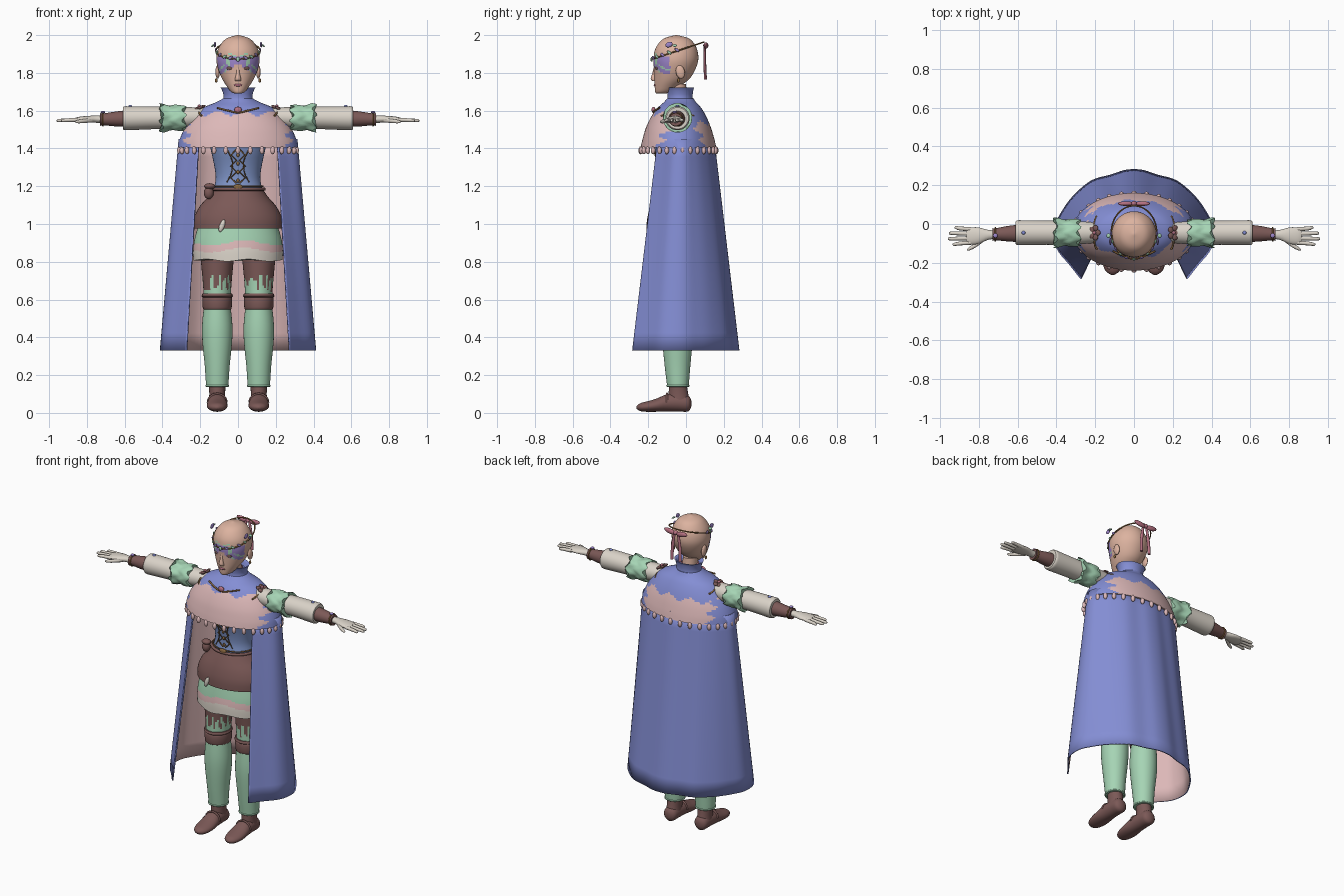
import bpy, bmesh, math
from math import sin, cos, pi
from mathutils import Vector

cube = bpy.data.objects.get("Cube")
if cube:
    bpy.data.objects.remove(cube, do_unlink=True)

PALETTE = dict(blue=(.23, .27, .66), bodice_blue=(.22, .31, .60), pink=(.72, .48, .48),
               brown=(.20, .10, .095), green=(.38, .66, .46), cream=(.70, .65, .58),
               skin=(.72, .45, .35), gold=(.26, .14, .05), purple=(.34, .24, .60),
               rose=(.48, .17, .23))
MATS = {}
for key, rgb in PALETTE.items():
    m = bpy.data.materials.new(key.replace("_", " "))
    m.use_nodes = True
    m.diffuse_color = (*rgb, 1)
    m.node_tree.nodes["Principled BSDF"].inputs["Base Color"].default_value = (*rgb, 1)
    MATS[key] = m


def finish(name, bm, mats, rule=None):
    """Turn a bmesh into a smooth object; rule picks a material name per face centre."""
    mats = mats.split()
    me = bpy.data.meshes.new(name)
    if rule:
        for f in bm.faces:
            f.material_index = mats.index(rule(f.calc_center_median()))
    bm.to_mesh(me)
    bm.free()
    for k in mats:
        me.materials.append(MATS[k])
    ob = bpy.data.objects.new(name, me)
    bpy.context.collection.objects.link(ob)
    bpy.ops.object.select_all(action="DESELECT")
    ob.select_set(True)
    bpy.context.view_layer.objects.active = ob
    bpy.ops.object.shade_smooth_by_angle(angle=math.radians(45))
    return ob


def smooth_path(pts, k):
    """Catmull-Rom interpolation of equal-length tuples."""
    out = []
    for i in range(len(pts) - 1):
        a, b, c, d = (Vector(pts[max(0, min(len(pts) - 1, i + j))]) for j in (-1, 0, 1, 2))
        for s in range(k):
            t = s / k
            out.append(b + (c - a) * (t / 2) + (a * 2 - b * 5 + c * 4 - d) * (t * t / 2)
                       + (b * 3 - a - c * 3 + d) * (t ** 3 / 2))
    return out + [Vector(pts[-1])]


def loft(name, rings, mats, axis="z", n=32, k=3, rule=None, warp=None):
    """Closed tube; each ring is (position on axis, centre a, centre b, radius a, radius b)."""
    bm = bmesh.new()
    rows = []
    for t, a, b, ra, rb in smooth_path([Vector(r) for r in rings], k):
        row = []
        for i in range(n):
            u, v = a + ra * cos(2 * pi * i / n), b + rb * sin(2 * pi * i / n)
            p = Vector({"z": (u, v, t), "x": (t, u, v), "y": (u, t, v)}[axis])
            row.append(bm.verts.new(warp(p) if warp else p))
        rows.append(row)
    for r, q in zip(rows, rows[1:]):
        for i in range(n):
            bm.faces.new((r[i], r[(i + 1) % n], q[(i + 1) % n], q[i]))
    bm.faces.new(rows[0])
    bm.faces.new(rows[-1])
    bmesh.ops.recalc_face_normals(bm, faces=bm.faces)
    return finish(name, bm, mats, rule)


def ball(name, loc, size, mat, rot=(0, 0, 0), seg=12):
    bm = bmesh.new()
    bmesh.ops.create_uvsphere(bm, u_segments=seg, v_segments=seg // 2 + 2, radius=1)
    ob = finish(name, bm, mat)
    ob.location, ob.scale, ob.rotation_euler = loc, size, rot
    return ob


def tube(name, pts, r, mat, closed=False):
    cu = bpy.data.curves.new(name, "CURVE")
    cu.dimensions, cu.bevel_depth, cu.bevel_resolution = "3D", r, 2
    sp = cu.splines.new("POLY")
    sp.points.add(len(pts) - 1)
    for p, co in zip(sp.points, pts):
        p.co = (*co, 1)
    sp.use_cyclic_u = closed
    cu.materials.append(MATS[mat])
    ob = bpy.data.objects.new(name, cu)
    bpy.context.collection.objects.link(ob)


def hoop(name, c, rx, ry, r, mat, tilt=0):
    """Horizontal ring, tilted upward toward the back."""
    tube(name, [(c[0] + rx * cos(i * pi / 20), c[1] + ry * sin(i * pi / 20),
                 c[2] + tilt * sin(i * pi / 20)) for i in range(40)], r, mat, True)


# Head with a painted eye mask
def face_paint(p):
    x = abs(p.x)
    if p.y > -.085 or not 1.785 < p.z < 1.9:
        return "skin"
    if 1.845 < p.z < 1.885:
        return "green" if abs(x - .055) < .008 else "purple"
    if p.z >= 1.885:
        return "green" if abs(x - (p.z - 1.885) * 3) < .012 else "skin"
    if x > .022 and p.z > 1.83 - .5 * (x - .02):
        return "green" if sin(x * 190 + p.z * 150) > .6 else "purple"
    return "skin"


HEAD = [(1.69, .015, -.155, -.115), (1.70, .037, -.163, -.07), (1.73, .06, -.166, -.03),
        (1.77, .085, -.168, .02), (1.82, .105, -.17, .05), (1.87, .115, -.172, .065),
        (1.92, .108, -.165, .06), (1.96, .085, -.142, .04), (1.985, .055, -.11, .01),
        (2.0, .004, -.056, -.048)]
loft("head", [(z, 0, (f + b) / 2, rx, (b - f) / 2) for z, rx, f, b in HEAD],
     "skin purple green", n=64, k=6, rule=face_paint)
loft("nose", [(1.757, 0, -.165, .016, .012), (1.768, 0, -.17, .016, .017),
              (1.80, 0, -.168, .009, .01), (1.835, 0, -.165, .006, .004)], "skin", n=12)
ball("lips", (0, -.164, 1.735), (.022, .007, .007), "rose")
loft("neck", [(1.58, 0, -.035, .06, .055), (1.64, 0, -.035, .045, .045),
              (1.74, 0, -.05, .045, .05)], "skin")
for s in (-1, 1):
    ball("eye", (s * .045, -.156, 1.825), (.018, .008, .009), "brown", (0, 0, s * .4))
    ball("ear", (s * .108, -.03, 1.805), (.012, .024, .036), "skin", (.2, 0, 0))
    ball("earring", (s * .115, -.04, 1.76), (.007, .007, .012), "gold")
    # Leaf and petal sprigs on the circlet
    for i in range(5):
        a = .35 + i * .3
        x, y = .118 * sin(a), -.045 - .138 * cos(a)
        ball("circlet_leaf", (s * x, y, 1.922 - .045 * cos(a)), (.014, .005, .007),
             "green" if i % 2 else "purple", (0, s * .6, s * a))
    ball("side_petal", (s * .122, -.09, 1.95), (.006, .02, .014), "purple", (.4, 0, 0))
    ball("side_leaf", (s * .132, -.06, 1.945), (.012, .012, .005), "green", (0, s * .5, 0))
    # Ribbon bow and tails at the back
    ball("bow_loop", (s * .042, .105, 1.945), (.042, .012, .016), "rose", (0, s * -.15, 0))
    loft("ribbon_tail", [(1.765, s * .03, .103, .01, .008), (1.85, s * .026, .1, .011, .007),
                         (1.945, s * .012, .1, .008, .006)], "rose", n=8)
hoop("circlet", (0, -.043, 1.918), .117, .137, .004, "gold", .045)
ball("bow_knot", (0, .105, 1.945), (.014, .014, .014), "rose")
ball("forehead_gem", (0, -.182, 1.872), (.01, .006, .013), "green")

# Bodice, belt and lacing
loft("bodice", [(1.13, 0, -.04, .15, .115), (1.2, 0, -.04, .125, .1), (1.25, 0, -.04, .118, .095),
                (1.32, 0, -.04, .128, .105), (1.42, 0, -.045, .15, .125), (1.52, 0, -.04, .17, .11),
                (1.6, 0, -.035, .13, .08)], "bodice_blue", n=40)


def on_bodice(x, z):
    return (x, -.142 - max(0, z - 1.25) * .16, z)


for s in (-1, 1):
    tube("lacing", [on_bodice(s * (.038 if i % 2 else .008), 1.215 + i * .03) for i in range(7)],
         .004, "gold")
    tube("bodice_trim", smooth_path([on_bodice(s * .055, 1.39), on_bodice(s * .03, 1.33),
         on_bodice(s * .035, 1.27), on_bodice(s * .06, 1.22)], 4), .003, "gold")
for i in range(4):
    ball("lacing_stud", on_bodice(0, 1.23 + i * .045), (.008, .006, .011), "gold")
hoop("belt", (0, -.04, 1.185), .138, .115, .009, "brown")
hoop("belt_chain", (0, -.04, 1.2), .132, .11, .004, "gold")
ball("buckle", (0, -.155, 1.195), (.025, .009, .016), "gold")
ball("belt_pouch", (-.155, -.105, 1.165), (.026, .024, .034), "brown")
ball("pouch_flap", (-.15, -.11, 1.2), (.03, .025, .016), "brown")
ball("feather_charm", (-.085, -.2, .99), (.014, .01, .035), "cream", (0, .35, 0))

# Skirts
loft("overskirt", [(.975, 0, -.04, .236, .168), (1.03, 0, -.04, .233, .165),
                   (1.09, 0, -.04, .205, .15), (1.14, 0, -.04, .162, .13),
                   (1.175, 0, -.04, .137, .113)], "brown", n=48)


def hem_wave(p):
    k = max(0, (.9 - p.z) / .09)
    return p + Vector((0, 0, .006 * k * sin(p.x * 28)))


def skirt_colour(p):
    w = .012 * sin(p.x * 18 + 1)
    return "cream" if p.z < .862 + w else "pink" if p.z < .90 + w else "green"


loft("layered_skirt", [(.808, 0, -.04, .236, .172), (.86, 0, -.04, .237, .17),
                       (.92, 0, -.04, .23, .162), (.99, 0, -.04, .21, .15)],
     "green pink cream", n=64, k=8, rule=skirt_colour, warp=hem_wave)


# Legs and shoes
def thigh_colour(p):
    col = int((p.x + p.y * .7 + 1) * 75)
    return "brown" if p.z > .69 + .045 * sin(col * 2.3) else "green"


for s in (-1, 1):
    x = s * .11
    loft("thigh", [(.6, x, -.045, .07, .078), (.7, x, -.04, .077, .085), (.86, x, -.035, .092, .1)],
         "green brown", n=48, k=10, rule=thigh_colour)
    loft("knee_band", [(.548, x, -.045, .073, .08), (.56, x, -.045, .077, .085),
                       (.605, x, -.045, .079, .086), (.612, x, -.045, .077, .083),
                       (.618, x, -.045, .083, .09), (.632, x, -.045, .078, .085)], "brown", k=2)
    loft("trouser", [(.14, x, -.043, .058, .057), (.16, x, -.043, .06, .059), (.25, x, -.045, .066, .068),
                     (.38, x, -.045, .079, .08), (.47, x, -.045, .08, .082), (.57, x, -.045, .07, .076)],
         "green")
    hoop("trouser_hem", (x, -.043, .143), .058, .057, .005, "green")
    loft("ankle", [(.05, x, -.035, .045, .058), (.1, x, -.04, .042, .052),
                   (.16, x, -.043, .045, .046)], "brown", n=24)
    loft("shoe", [(.028, x, .05, .012, .015), (.012, x, .05, .04, .042), (-.04, x, .055, .046, .048),
                  (-.1, x, .053, .05, .046), (-.16, x, .04, .055, .034), (-.21, x, .033, .05, .027),
                  (-.245, x, .03, .034, .02), (-.262, x, .029, .008, .006)], "brown", axis="y", n=24)
    tube("shoe_strap", [(x + .05 * cos(a * pi / 8), -.1, .054 + .048 * sin(a * pi / 8))
                        for a in range(9)], .006, "brown")

# Cape: blue outside, pink lining, wavy hem fading upward
HALF = [(.275, -.285), (.33, -.215), (.4, -.125), (.412, -.02), (.37, .07), (.31, .15),
        (.22, .225), (.12, .255), (.04, .28)]
OUTLINE = smooth_path([(-x, y, 0) for x, y in HALF] + [(x, y, 0) for x, y in HALF[::-1]], 5)
bm = bmesh.new()
rows = []
for j in range(13):
    t = j / 12
    rows.append([bm.verts.new((p.x * (1 - .24 * t), p.y * (1 - .47 * t), .33 + 1.12 * t)) for p in OUTLINE])
for r, q in zip(rows, rows[1:]):
    for i in range(len(r) - 1):
        bm.faces.new((r[i], q[i], q[i + 1], r[i + 1]))
bm.normal_update()
if sum(f.normal.dot(f.calc_center_median() * Vector((1, 1, 0))) for f in bm.faces) < 0:
    bmesh.ops.reverse_faces(bm, faces=bm.faces)
cape = finish("cape", bm, "blue pink")
mod = cape.modifiers.new("lining", "SOLIDIFY")
mod.thickness, mod.offset, mod.material_offset = .008, -1, 1


# Shoulder capelet with a ragged pink band and tassels
def capelet_colour(p):
    front = p.y < -.04
    top = (1.585 if front else 1.535) + .012 * sin(p.x * 45)
    side = (.27 if front else .235) + .022 * sin(p.z * 110)
    return "pink" if p.z < top and abs(p.x) < side else "blue"


loft("capelet", [(1.405, 0, -.04, .318, .2), (1.45, 0, -.04, .308, .19), (1.51, 0, -.04, .28, .172),
                 (1.57, 0, -.038, .235, .145), (1.615, 0, -.035, .185, .115),
                 (1.645, 0, -.032, .115, .085), (1.665, 0, -.03, .078, .07)],
     "blue pink", n=96, k=6, rule=capelet_colour)
loft("collar", [(1.64, 0, -.032, .085, .072), (1.675, 0, -.031, .076, .066),
                (1.71, 0, -.031, .085, .07), (1.722, 0, -.031, .092, .074),
                (1.718, 0, -.031, .08, .064), (1.69, 0, -.031, .06, .055)], "blue", n=40)
for i in range(30):
    a = 2 * pi * (i + .5) / 30
    ball("tassel", (.312 * cos(a), -.04 + .2 * sin(a), 1.39), (.013, .012, .021), "pink", seg=10)
hoop("choker", (0, -.042, 1.695), .047, .05, .005, "rose")
tube("collar_chain", smooth_path([(-.11, -.14, 1.615), (-.05, -.165, 1.6), (0, -.172, 1.59),
                                  (.05, -.165, 1.6), (.11, -.14, 1.615)], 4), .005, "gold")
ball("brooch", (0, -.172, 1.605), (.02, .01, .016), "rose")

# Arms, built outward along x
for s in (-1, 1):
    def arm(name, rows, mats, **kw):
        loft(name, [(s * x, y, z, a, b) for x, y, z, a, b in rows], mats, axis="x", **kw)

    arm("sleeve", [(.17, -.045, 1.565, .05, .05), (.24, -.045, 1.565, .056, .053),
                   (.32, -.045, 1.562, .062, .058), (.45, -.045, 1.562, .062, .06),
                   (.57, -.045, 1.56, .064, .063), (.6, -.045, 1.56, .064, .063),
                   (.61, -.045, 1.56, .058, .057)], "cream")
    arm("puff_band", [(.285, -.045, 1.562, .068, .066), (.32, -.045, 1.562, .072, .07),
                      (.36, -.045, 1.562, .066, .064), (.405, -.045, 1.562, .078, .078)], "green",
        n=40, warp=lambda p: p + Vector((.014 * sin(7 * math.atan2(p.z - 1.562, p.y + .045)), 0, 0)))
    arm("glove_cuff", [(.59, -.048, 1.558, .045, .044), (.65, -.05, 1.556, .04, .039),
                       (.715, -.053, 1.554, .031, .031), (.73, -.055, 1.553, .034, .034)], "brown")
    arm("hand", [(.70, -.055, 1.554, .022, .02), (.75, -.056, 1.555, .025, .019),
                 (.8, -.06, 1.555, .042, .017), (.845, -.062, 1.553, .044, .014),
                 (.865, -.062, 1.551, .035, .01)], "cream", n=20)
    for i, tip in enumerate((.935, .96, .955, .925)):
        y = -.096 + i * .023
        tip_y = y * 1.25 + .015
        arm("finger", [(.84, y, 1.552, .011, .011), (.9, (y + tip_y) / 2, 1.55, .01, .01),
                       (tip - .008, tip_y, 1.548, .008, .008), (tip, tip_y, 1.547, .003, .003)],
            "cream", n=10)
    arm("thumb", [(.77, -.075, 1.55, .012, .012), (.815, -.108, 1.545, .012, .011),
                  (.85, -.128, 1.542, .009, .009), (.862, -.133, 1.541, .003, .003)], "cream", n=10)
    tube("bracelet", [(s * .715, -.053 + .034 * cos(i * pi / 10), 1.554 + .034 * sin(i * pi / 10))
                      for i in range(20)], .004, "gold", True)
    ball("wrist_gem", (s * .715, -.06, 1.592), (.012, .012, .007), "purple")
    ball("sleeve_button", (s * .57, -.045, 1.624), (.01, .01, .007), "blue")
    # Shoulder flower with gold edging
    for i in range(5):
        a = i * 2 * pi / 5
        ball("shoulder_petal", (s * .205 + .018 * cos(a), -.045 + .025 * sin(a), 1.615 - .006 * cos(a) * s),
             (.016, .016, .008), "brown", (0, s * .5, 0))
    ball("shoulder_stud", (s * .205, -.045, 1.624), (.009, .009, .008), "rose")
    tube("shoulder_trim", [(s * (.19 + .018 * cos(a)), -.045 + .085 * sin(a), 1.608 - .035 * abs(sin(a)))
                           for a in [(-pi / 2 + i * pi / 10) for i in range(11)]], .005, "gold")
